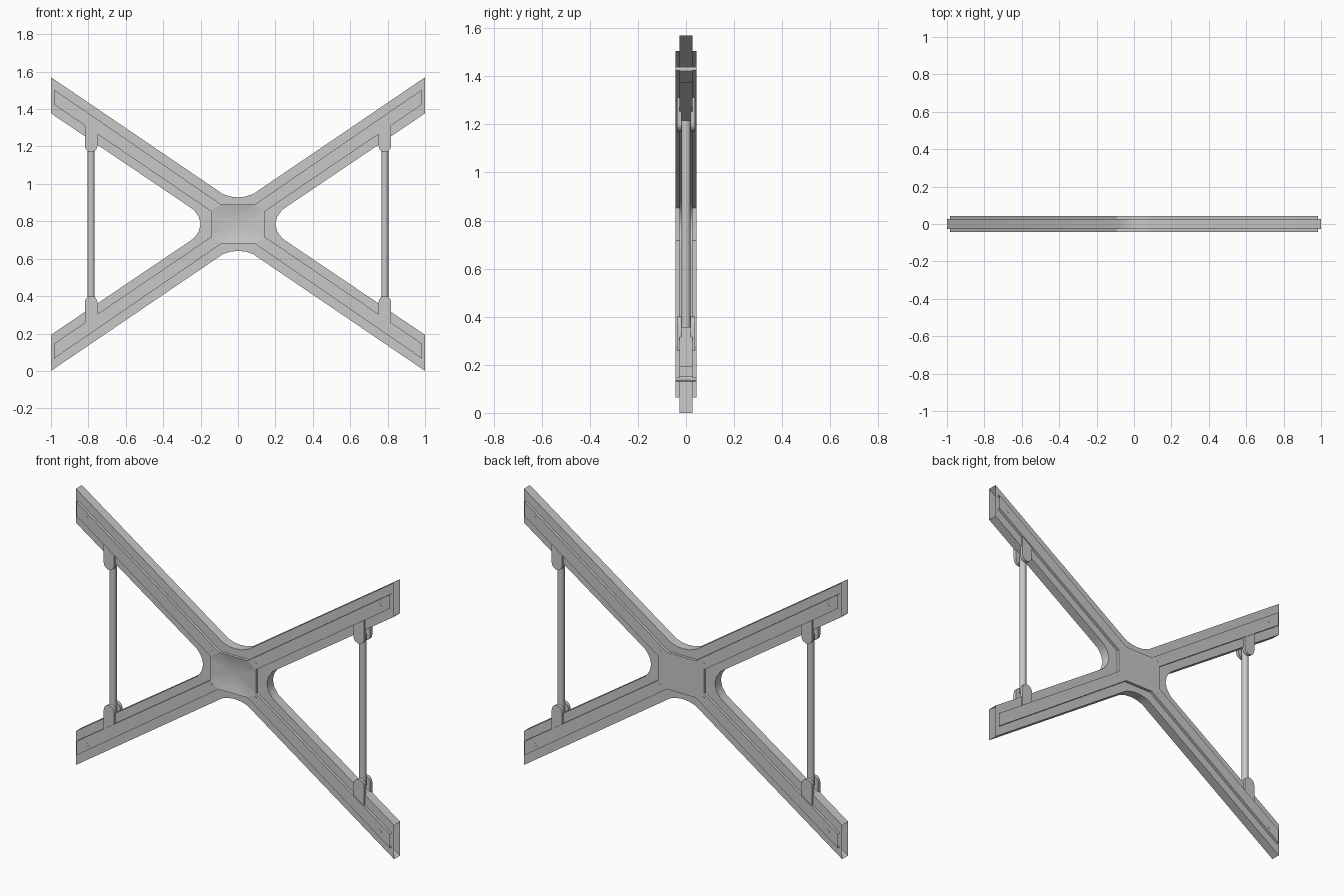
import bpy, bmesh, math

if "Cube" in bpy.data.objects:
    bpy.data.objects.remove(bpy.data.objects["Cube"])

MID = 0.785          # height of the cross centre
BODY, RIB = 0.027, 0.043   # half depths

metal = bpy.data.materials.new("grey_metal")
metal.use_nodes = True
metal.diffuse_color = (0.58, 0.58, 0.58, 1)
metal.node_tree.nodes["Principled BSDF"].inputs["Base Color"].default_value = (0.58, 0.58, 0.58, 1)


def finish(name, bm, smooth=False):
    bmesh.ops.remove_doubles(bm, verts=bm.verts, dist=0.0002)
    mesh = bpy.data.meshes.new(name)
    bm.to_mesh(mesh)
    bm.free()
    mesh.materials.append(metal)
    ob = bpy.data.objects.new(name, mesh)
    bpy.context.collection.objects.link(ob)
    if smooth:
        bpy.ops.object.select_all(action='DESELECT')
        ob.select_set(True)
        bpy.context.view_layer.objects.active = ob
        bpy.ops.object.shade_smooth_by_angle(angle=math.radians(35))
    return ob


def face(bm, pts, flip=False):
    verts = [bm.verts.new((x, y, z + MID)) for x, y, z in pts]
    bm.faces.new(verts[::-1] if flip else verts)


def four_way(q):
    """Mirror a quarter outline (top to right) into a full clockwise loop."""
    right = q + [(x, -z) for x, z in q[-2::-1]]
    return right + [(-x, z) for x, z in right[-2:0:-1]]


def walls(bm, loop, y0, y1, open_x=None):
    for a, b in zip(loop, loop[1:] + loop[:1]):
        if open_x and abs(a[0]) == open_x and a[0] == b[0]:
            continue     # hollow arm ends stay open
        face(bm, [(a[0], y0, a[1]), (b[0], y0, b[1]), (b[0], y1, b[1]), (a[0], y1, a[1])])


def cap(bm, loop, y, front):
    face(bm, [(x, y, z) for x, z in loop], flip=front)


def prism(bm, loop, y0, y1):
    walls(bm, loop, y0, y1)
    cap(bm, loop, y0, True)
    cap(bm, loop, y1, False)


# Hollow cross body
body_loop = four_way([(0, .143), (.04, .147), (.08, .16), (1, .785), (1, .592),
                      (.275, .103), (.235, .075), (.21, .04), (.2, 0)])
bm = bmesh.new()
walls(bm, body_loop, -BODY, BODY, 1)
cap(bm, body_loop, -BODY, True)
cap(bm, body_loop, BODY, False)
finish("cross_body", bm, True)

# Raised ribs along the arms, flat on the back
inner_a, end_a, end_b, inner_b = (.09, .105), (.985, .72), (.985, .64), (.143, .068)
rib_loop = four_way([(0, .105), inner_a, end_a, end_b, inner_b, (.143, 0)])
bm = bmesh.new()
walls(bm, rib_loop, BODY, RIB, .985)
cap(bm, rib_loop, RIB, False)
finish("back_rib", bm)

# Front ribs, joined by the dished centre panel
bm = bmesh.new()
walls(bm, rib_loop, -RIB, -BODY, .985)
for sx in (1, -1):
    for sz in (1, -1):
        cap(bm, [(x * sx, z * sz) for x, z in (inner_a, end_a, end_b, inner_b)],
            -RIB, sx * sz > 0)
finish("front_rib", bm)

corners = four_way([(0, .105), inner_a, inner_b, (.143, 0)])
rim = []
for a, b in zip(corners, corners[1:] + corners[:1]):
    rim += [(a[0] + (b[0] - a[0]) * t / 3, a[1] + (b[1] - a[1]) * t / 3) for t in range(3)]
bm = bmesh.new()
RINGS = 6


def dish_point(p, s):
    return (p[0] * s, -RIB + 0.013 * (1 - s * s), p[1] * s)


for k in range(RINGS):
    s0, s1 = (k + 1) / RINGS, k / RINGS
    for a, b in zip(rim, rim[1:] + rim[:1]):
        pts = [dish_point(a, s0), dish_point(a, s1), dish_point(b, s1), dish_point(b, s0)]
        if k == 0:
            pts.pop(2)
        face(bm, pts)
finish("centre_dish", bm, True)

# Side rods with a pair of rounded clips at each end
for side, sx in (("left", 1), ("right", -1)):
    bm = bmesh.new()
    rod = [(sx * .785 + .019 * math.sin(i * math.tau / 20),
            .019 * math.cos(i * math.tau / 20)) for i in range(20)]
    for a, b in zip(rod, rod[1:] + rod[:1]):
        face(bm, [(a[0], a[1], -.43), (b[0], b[1], -.43), (b[0], b[1], .43), (a[0], a[1], .43)], True)
    finish(side + "_rod", bm, True)

    for level, sz in (("upper", 1), ("lower", -1)):
        clip = [(.752, .482), (.818, .527)]
        for i in range(11):
            t = math.pi * i / 10
            clip.append((.785 + .033 * math.cos(t), .418 - .033 * math.sin(t)))
        clip = [(x * sx, z * sz) for x, z in clip]
        if sx * sz < 0:
            clip.reverse()
        bm = bmesh.new()
        prism(bm, clip, -.037, -.018)
        prism(bm, clip, .018, .037)
        finish(f"{side}_{level}_clip", bm, True)

# Rivets at the arm ends and around the centre
bm = bmesh.new()
for cx, cz in ((.92, .643), (.14, .097)):
    for sx in (1, -1):
        for sz in (1, -1):
            disc = [(cx * sx + .011 * math.sin(i * math.tau / 16),
                     cz * sz + .011 * math.cos(i * math.tau / 16)) for i in range(16)]
            prism(bm, disc, -RIB - .001, RIB + .001)
finish("rivets", bm)
